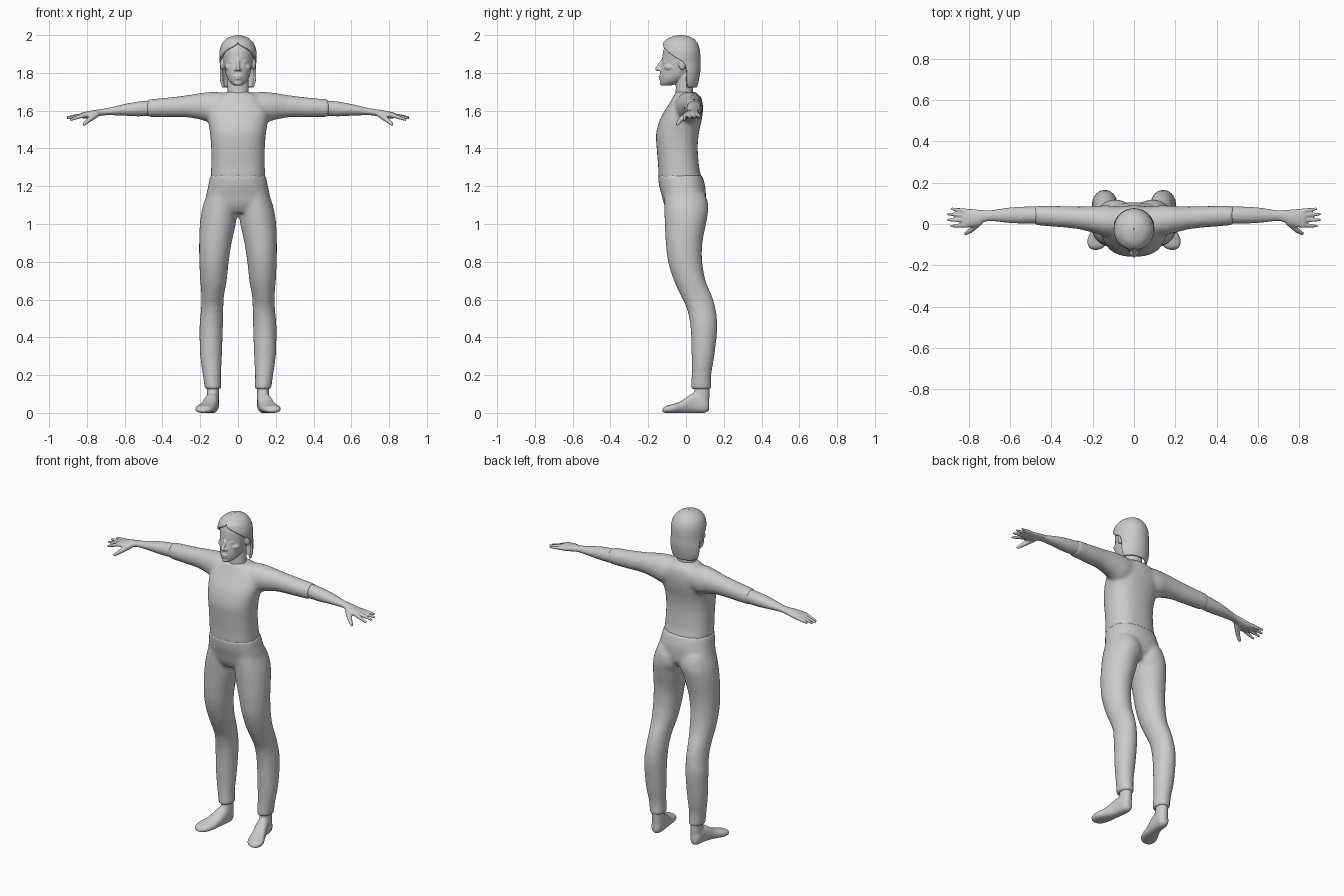
import bpy, bmesh
from math import sin, cos, pi, radians, copysign
from mathutils import Vector, Matrix

if "Cube" in bpy.data.objects:
    bpy.data.objects.remove(bpy.data.objects["Cube"])

SIDES = (1, -1)
clay = bpy.data.materials.new("light_grey_clay")
clay.use_nodes = True
clay.diffuse_color = (0.6, 0.6, 0.6, 1)
clay.node_tree.nodes["Principled BSDF"].inputs["Base Color"].default_value = clay.diffuse_color


def smooth_rings(rings, steps=4):
    """Resample rows of ring values along a Catmull-Rom curve."""
    rows = []
    for i in range(len(rings) - 1):
        a, b, c, d = (rings[max(0, min(len(rings) - 1, i + k))] for k in (-1, 0, 1, 2))
        for s in range(steps):
            t = s / steps
            rows.append([q + t * (r - p + t * (2 * p - 5 * q + 4 * r - u + t * (3 * (q - r) + u - p))) / 2
                         for p, q, r, u in zip(a, b, c, d)])
    return rows + [list(rings[-1])]


def tube(bm, axis, rings, side=1, power=2.0, count=40):
    """Closed loft; each ring is (position, low, high, low, high) on the other two axes."""
    loops = []
    for t, a0, a1, b0, b1 in smooth_rings(rings):
        loop = []
        for k in range(count):
            angle = 2 * pi * k / count
            u, v = (copysign(abs(w) ** (2 / power), w) for w in (cos(angle), sin(angle)))
            values = [(a0 + a1 + (a1 - a0) * u) / 2, (b0 + b1 + (b1 - b0) * v) / 2]
            values.insert(axis, t)
            values[0] *= side
            loop.append(bm.verts.new(values))
        loops.append(loop)
    for low, high in zip(loops, loops[1:]):
        for k in range(count):
            n = (k + 1) % count
            bm.faces.new((low[k], low[n], high[n], high[k]))
    bm.faces.new(loops[0])
    bm.faces.new(loops[-1])


def upright(rings):
    """Rings symmetric about the middle: (height, half width, front, back)."""
    return [(z, -h, h, front, back) for z, h, front, back in rings]


def ball(bm, centre, radii):
    place = Matrix.Translation(centre) @ Matrix.Diagonal((*radii, 1))
    bmesh.ops.create_uvsphere(bm, u_segments=16, v_segments=10, radius=1, matrix=place)


def rod(bm, start, end, r0, r1, count=12):
    """Tapered rounded rod made of overlapping balls."""
    for k in range(count):
        t = k / (count - 1)
        ball(bm, Vector(start).lerp(Vector(end), t), [r0 + (r1 - r0) * t] * 3)


def finish(name, bm, voxel=None, repeat=6):
    bmesh.ops.recalc_face_normals(bm, faces=bm.faces)
    mesh = bpy.data.meshes.new(name)
    bm.to_mesh(mesh)
    bm.free()
    mesh.materials.append(clay)
    mesh.shade_smooth()
    obj = bpy.data.objects.new(name, mesh)
    bpy.context.collection.objects.link(obj)
    if voxel:
        fuse = obj.modifiers.new("fuse", 'REMESH')
        fuse.mode, fuse.voxel_size, fuse.use_smooth_shade = 'VOXEL', voxel, True
        relax = obj.modifiers.new("relax", 'SMOOTH')
        relax.factor, relax.iterations = 0.5, repeat
    return obj


# Shirt: torso, collar and sleeves to the elbow
bm = bmesh.new()
tube(bm, 2, upright([
    (1.24, .145, -.147, .085), (1.3, .142, -.147, .07), (1.4, .142, -.155, .062), (1.48, .148, -.158, .068),
    (1.56, .16, -.135, .085), (1.62, .155, -.1, .09), (1.67, .12, -.07, .08), (1.7, .06, -.055, .05)]), power=2.4)
for side in SIDES:
    tube(bm, 0, [
        (.04, -.05, .08, 1.56, 1.69), (.12, -.06, .09, 1.53, 1.7), (.19, -.045, .088, 1.55, 1.695),
        (.27, -.025, .085, 1.564, 1.682), (.37, -.015, .088, 1.565, 1.67), (.48, -.006, .09, 1.566, 1.66)], side)
finish("shirt", bm, .01, 10)

# Trousers: pelvis, seat and legs
bm = bmesh.new()
tube(bm, 2, upright([
    (1.06, .09, -.09, .07), (1.1, .16, -.115, .1), (1.15, .168, -.128, .105),
    (1.2, .158, -.142, .102), (1.26, .147, -.15, .085)]), power=2.3)
for side in SIDES:
    ball(bm, (side * .085, .04, 1.09), (.085, .08, .1))
    tube(bm, 2, [
        (.125, .088, .176, .026, .136), (.2, .09, .186, .03, .134), (.3, .085, .2, .03, .15),
        (.45, .08, .204, .024, .166), (.55, .078, .196, .005, .157), (.62, .074, .194, -.028, .137),
        (.7, .06, .2, -.064, .104), (.8, .049, .205, -.095, .086), (.9, .034, .206, -.107, .087),
        (1, .012, .202, -.112, .106), (1.08, .005, .19, -.115, .118), (1.16, .01, .165, -.115, .1)], side)
finish("trousers", bm, .01, 8)

# Feet: ankle and sole, toes turned out
for side, label in zip(SIDES, ("left", "right")):
    bm = bmesh.new()
    tube(bm, 2, [(.03, .1, .165, .04, .12), (.09, .1, .165, .04, .125), (.18, .1, .165, .05, .125)], side)
    tube(bm, 1, [
        (-.126, .172, .2, .004, .018), (-.11, .142, .222, 0, .036), (-.07, .122, .225, 0, .046),
        (-.02, .113, .2, 0, .066), (.04, .103, .176, 0, .105), (.1, .103, .165, 0, .09),
        (.123, .118, .15, .014, .06)], side, power=2.5)
    finish(label + "_foot", bm, .007)

# Forearms and hands
for side, label in zip(SIDES, ("left", "right")):
    bm = bmesh.new()
    tube(bm, 0, [
        (.45, .003, .085, 1.573, 1.655), (.53, .002, .084, 1.57, 1.648), (.61, .006, .079, 1.574, 1.633),
        (.69, .014, .067, 1.576, 1.614), (.73, .008, .068, 1.572, 1.608), (.78, -.014, .072, 1.561, 1.6),
        (.82, -.016, .074, 1.559, 1.591), (.835, -.008, .068, 1.564, 1.584)], side)
    for base_y, tip_x, tip_y, tip_z in ((.063, .882, .073, 1.57), (.042, .9, .048, 1.565),
                                        (.018, .9, .02, 1.56), (-.006, .885, -.01, 1.552)):
        rod(bm, (side * .815, base_y, 1.577), (side * tip_x, tip_y, tip_z), .0125, .0075)
    rod(bm, (side * .75, .01, 1.582), (side * .79, -.03, 1.55), .018, .013)
    rod(bm, (side * .79, -.03, 1.55), (side * .816, -.046, 1.528), .013, .009)
    finish(label + "_forearm_and_hand", bm, .005, 4)

# Head: neck, skull, ears and face
bm = bmesh.new()
tube(bm, 2, upright([(1.64, .056, -.056, .045), (1.7, .056, -.055, .038), (1.82, .056, -.05, .035)]))
tube(bm, 2, upright([
    (1.733, .02, -.128, -.08), (1.75, .042, -.136, -.03), (1.78, .06, -.138, .015), (1.82, .07, -.135, .045),
    (1.86, .077, -.127, .058), (1.92, .082, -.12, .06), (1.96, .068, -.1, .045), (1.985, .035, -.07, .01)]))
rod(bm, (0, -.12, 1.872), (0, -.151, 1.822), .008, .012)
ball(bm, (0, -.133, 1.781), (.024, .013, .006))
ball(bm, (0, -.132, 1.768), (.02, .013, .007))
ball(bm, (0, -.127, 1.746), (.02, .013, .013))
for side in SIDES:
    ball(bm, (side * .013, -.139, 1.817), (.009, .011, .008))
    ball(bm, (side * .032, -.108, 1.858), (.016, .013, .008))
    ball(bm, (side * .045, -.085, 1.83), (.025, .03, .02))
    ball(bm, (side * .083, -.02, 1.848), (.012, .02, .034))
    rod(bm, (side * .014, -.119, 1.882), (side * .055, -.09, 1.885), .007, .006)
finish("head", bm, .004, 3)

# Hair: a cap whose front opening widens downwards, in (height, half width, front, back, opening)
bm = bmesh.new()
hair = smooth_rings([
    (1.722, .088, -.09, .058, 108), (1.76, .099, -.105, .068, 105), (1.81, .1, -.115, .076, 104),
    (1.855, .098, -.122, .076, 96), (1.885, .099, -.128, .076, 68), (1.92, .097, -.131, .074, 40),
    (1.948, .088, -.126, .066, 8), (1.965, .077, -.117, .056, 0), (1.985, .055, -.092, .035, 0),
    (1.998, .02, -.05, 0, 0), (2, .001, -.026, -.024, 0)])
rows = []
for z, half, front, back, opening in hair:
    start = radians(max(opening, 0))
    angles = [start + (2 * pi - 2 * start) * k / 48 for k in range(49)]
    rows.append([bm.verts.new((half * sin(a), (front + back - (back - front) * cos(a)) / 2, z)) for a in angles])
for low, high in zip(rows, rows[1:]):
    for k in range(48):
        bm.faces.new((low[k], low[k + 1], high[k + 1], high[k]))
bmesh.ops.remove_doubles(bm, verts=bm.verts, dist=.0002)
shell = finish("hair", bm)
thick = shell.modifiers.new("thickness", 'SOLIDIFY')
thick.thickness, thick.offset = .014, -1
round_edge = shell.modifiers.new("round_edge", 'SUBSURF')
round_edge.levels = round_edge.render_levels = 1
